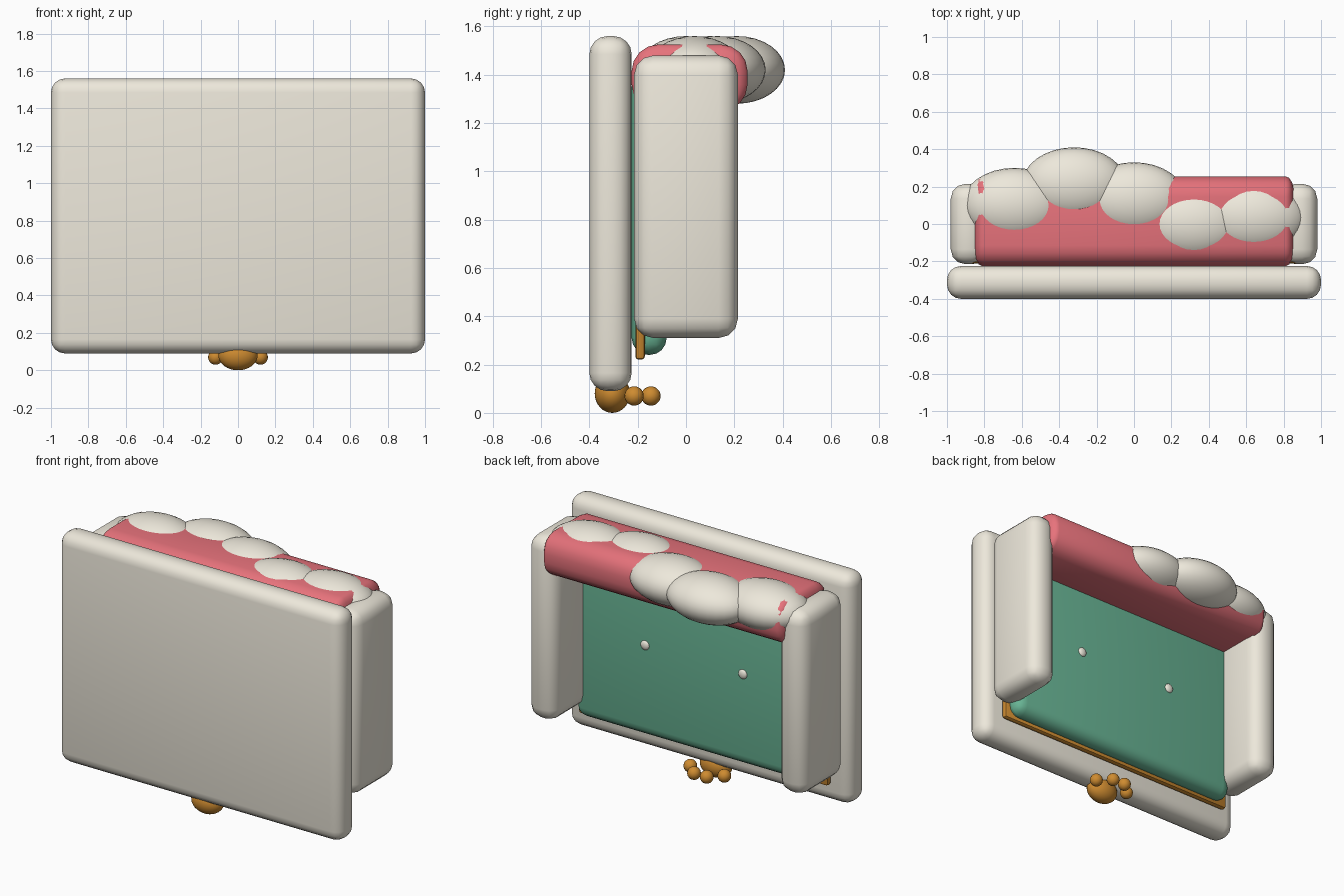
import bpy, bmesh
from mathutils import Vector

if "Cube" in bpy.data.objects:
    bpy.data.objects.remove(bpy.data.objects["Cube"])


def material(name, color):
    m = bpy.data.materials.new(name)
    m.diffuse_color = (*color, 1)
    m.use_nodes = True
    m.node_tree.nodes["Principled BSDF"].inputs["Base Color"].default_value = m.diffuse_color
    return m


CREAM = material("cream", (0.85, 0.81, 0.71))
RED = material("red", (0.80, 0.17, 0.20))
GREEN = material("green", (0.14, 0.46, 0.30))
ORANGE = material("orange", (0.62, 0.26, 0.03))


def finish(name, bm, mat):
    me = bpy.data.meshes.new(name)
    bm.to_mesh(me)
    bm.free()
    ob = bpy.data.objects.new(name, me)
    bpy.context.collection.objects.link(ob)
    me.materials.append(mat)
    bpy.ops.object.select_all(action='DESELECT')
    ob.select_set(True)
    bpy.context.view_layer.objects.active = ob
    bpy.ops.object.shade_smooth_by_angle(angle=0.7)
    return ob


def rounded_box(name, lo, hi, radius, mat, segments=4):
    """Box between two corners; radius gives the edge rounding along x, y, z."""
    lo, hi, r = Vector(lo), Vector(hi), Vector(radius)
    size, mid = hi - lo, (hi + lo) / 2
    bm = bmesh.new()
    bmesh.ops.create_cube(bm, size=1)
    bmesh.ops.scale(bm, vec=[size[i] / r[i] for i in range(3)], verts=bm.verts)
    bmesh.ops.bevel(bm, geom=bm.edges[:], offset=1, segments=segments,
                    profile=0.5, affect='EDGES')
    bmesh.ops.scale(bm, vec=r, verts=bm.verts)
    bmesh.ops.translate(bm, vec=mid, verts=bm.verts)
    return finish(name, bm, mat)


def ellipsoid(name, center, radii, mat, u=32, v=16):
    bm = bmesh.new()
    bmesh.ops.create_uvsphere(bm, u_segments=u, v_segments=v, radius=1)
    bmesh.ops.scale(bm, vec=radii, verts=bm.verts)
    bmesh.ops.translate(bm, vec=center, verts=bm.verts)
    return finish(name, bm, mat)


# Large front slab
rounded_box("front_slab", (-1, -0.40, 0.09), (1, -0.225, 1.56), (0.075,) * 3, CREAM)

# Inner padded panel with its thin orange backing frame
rounded_box("padded_panel", (-0.85, -0.225, 0.24), (0.85, -0.08, 1.42), (0.07,) * 3, GREEN)
rounded_box("backing_frame", (-0.88, -0.21, 0.22), (0.88, -0.17, 1.435), (0.015,) * 3, ORANGE, 2)

# Top roll
rounded_box("top_roll", (-0.86, -0.225, 1.25), (0.86, 0.255, 1.525), (0.05, 0.11, 0.11), RED)

# Side pillars, buttons and toes, mirrored left and right
for side, s in (("left", -1), ("right", 1)):
    x0, x1 = sorted((s * 0.785, s * 0.98))
    rounded_box(side + "_pillar", (x0, -0.215, 0.31), (x1, 0.215, 1.48), (0.08,) * 3, CREAM, 3)
    ellipsoid(side + "_button", (s * 0.345, -0.08, 0.83), (0.03, 0.015, 0.03), CREAM, 16, 8)
    ellipsoid(side + "_outer_toe", (s * 0.12, -0.215, 0.07), (0.04,) * 3, ORANGE, 16, 10)
    ellipsoid(side + "_inner_toe", (s * 0.045, -0.145, 0.07), (0.04,) * 3, ORANGE, 16, 10)

# Paw pad under the slab
ellipsoid("paw_pad", (0, -0.305, 0.08), (0.105, 0.073, 0.08), ORANGE)

# Row of soft puffs on the top roll
for i, y in enumerate((0.10, 0.21, 0.13, 0.0, 0.035)):
    ellipsoid(f"puff_{i + 1}", (-0.64 + 0.32 * i, y, 1.42), (0.28, 0.20, 0.14), CREAM)
